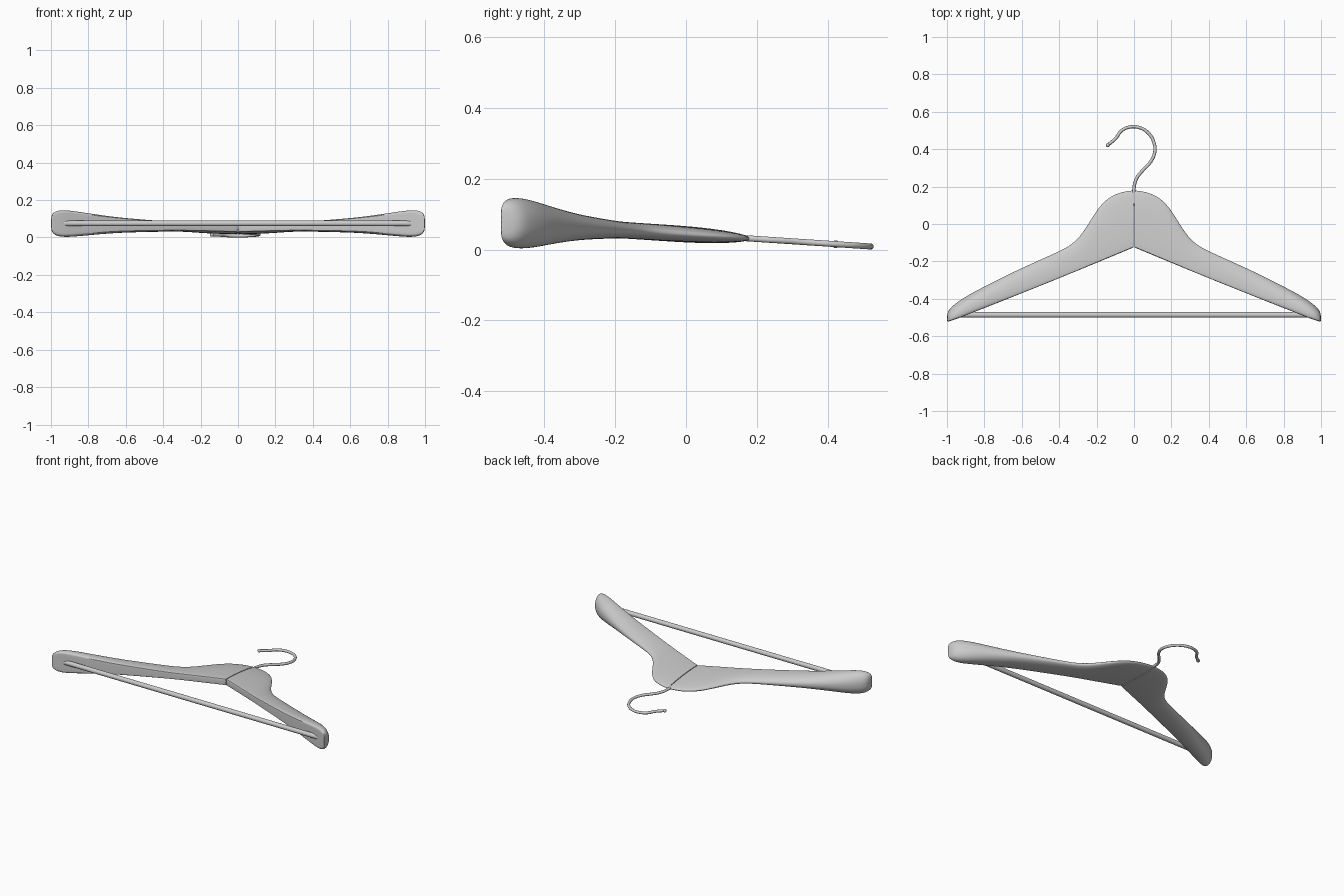
import bpy, bmesh
from mathutils import Vector

old = bpy.data.objects.get("Cube")
if old:
    bpy.data.objects.remove(old, do_unlink=True)

grey = bpy.data.materials.new("light grey")
grey.use_nodes = True
GREY = (0.6, 0.6, 0.6, 1)
grey.diffuse_color = GREY
grey.node_tree.nodes["Principled BSDF"].inputs["Base Color"].default_value = GREY


def mid_z(y):
    """Height of the tilted centre plane."""
    return 0.043 - 0.066 * y


def finish(ob, name, angle=0.7):
    ob.name = name
    ob.data.materials.clear()
    ob.data.materials.append(grey)
    bpy.ops.object.select_all(action='DESELECT')
    ob.select_set(True)
    bpy.context.view_layer.objects.active = ob
    bpy.ops.object.shade_smooth_by_angle(angle=angle)


# Shoulder stations: x, front edge y, back edge y, half thickness
stations = [
    (0.0015, -.125, .181, .0235), (.05, -.145, .176, .0235), (.1, -.166, .161, .0235),
    (.15, -.187, .132, .0235), (.2, -.207, .075, .0235), (.25, -.228, -.01, .0235),
    (.3, -.249, -.083, .024), (.36, -.273, -.127, .026), (.45, -.31, -.168, .030),
    (.6, -.37, -.235, .038), (.7, -.41, -.283, .047), (.8, -.449, -.334, .059),
    (.88, -.481, -.376, .069), (.93, -.501, -.407, .0725), (.965, -.513, -.434, .069),
    (.99, -.521, -.458, .056), (1.0, -.524, -.485, .036)]

# Cross-section: fraction from front to back, fraction of half thickness
upper = [(0, .45), (.005, .86), (.09, .97), (.28, 1), (.52, .96), (.75, .79), (.91, .52), (.985, .26)]
section = [(0, 0)] + upper + [(1, 0)] + [(t, -h) for t, h in reversed(upper)]

# Wooden shoulder, lofted on one side and mirrored
bm = bmesh.new()
crease = bm.edges.layers.float.new("crease_edge")
rings = []
for x, front, back, half in stations:
    ring = []
    for t, h in section:
        y = front + (back - front) * t
        ring.append(bm.verts.new((x, y, mid_z(y) + h * half)))
    rings.append(ring)
n = len(section)
for a, b in zip(rings, rings[1:]):
    for i in range(n):
        j = (i + 1) % n
        bm.faces.new((a[i], a[j], b[j], b[i]))
seam = bm.faces.new(rings[0])
bm.faces.new(rings[-1][::-1])
for e in seam.edges:
    e[crease] = 0.85
# Keep the front face's two long edges crisp
for k in (2, n - 2):
    for a, b in zip(rings[:-3], rings[1:]):
        bm.edges.get((a[k], b[k]))[crease] = 0.4
bmesh.ops.recalc_face_normals(bm, faces=bm.faces)
mesh = bpy.data.meshes.new("shoulders")
bm.to_mesh(mesh)
bm.free()
shoulders = bpy.data.objects.new("shoulders", mesh)
bpy.context.collection.objects.link(shoulders)
mirror = shoulders.modifiers.new("mirror", 'MIRROR')
mirror.use_mirror_merge = False
sub = shoulders.modifiers.new("smooth", 'SUBSURF')
sub.levels = sub.render_levels = 2
finish(shoulders, "shoulders", 0.9)

# Trouser bar
bpy.ops.mesh.primitive_cylinder_add(vertices=24, radius=0.015, depth=1.86,
                                    location=(0, -.486, .075), rotation=(0, 1.5708, 0))
finish(bpy.context.object, "trouser_bar")

# Wire hook
path = [(0, .1), (0, .19), (.012, .24), (.045, .285), (.087, .33), (.111, .385), (.105, .44),
        (.075, .488), (.03, .515), (-.02, .519), (-.065, .5), (-.098, .458), (-.14, .422)]
curve = bpy.data.curves.new("hook", 'CURVE')
curve.dimensions = '3D'
curve.bevel_depth = 0.0088
curve.bevel_resolution = 3
curve.resolution_u = 8
curve.use_fill_caps = True
spline = curve.splines.new('BEZIER')
spline.bezier_points.add(len(path) - 1)
for p, (x, y) in zip(spline.bezier_points, path):
    p.co = Vector((x, y, mid_z(y)))
    p.handle_left_type = p.handle_right_type = 'AUTO'
hook = bpy.data.objects.new("hook", curve)
bpy.context.collection.objects.link(hook)
bpy.ops.object.select_all(action='DESELECT')
hook.select_set(True)
bpy.context.view_layer.objects.active = hook
bpy.ops.object.convert(target='MESH')
finish(bpy.context.object, "hook")

# Rounded hook tip
x, y = path[-1]
bpy.ops.mesh.primitive_uv_sphere_add(segments=16, ring_count=10, radius=0.011, location=(x, y, mid_z(y)))
finish(bpy.context.object, "hook_tip")
